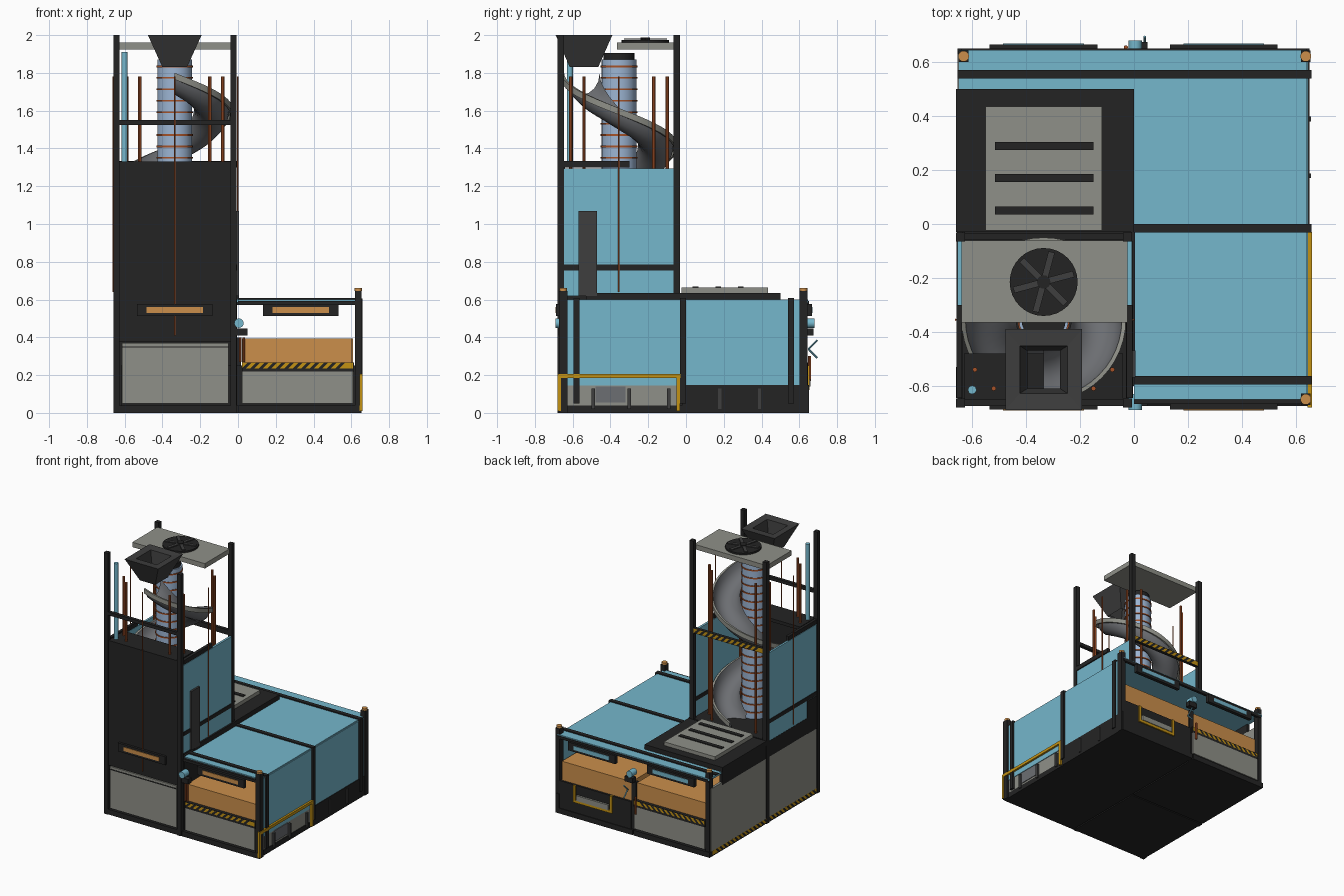
import bpy, bmesh, math
from mathutils import Vector, Matrix

if "Cube" in bpy.data.objects:
    bpy.data.objects.remove(bpy.data.objects["Cube"])

def lin(c):
    return tuple(((v / 255 + 0.055) / 1.055) ** 2.4 if v > 10 else v / 3294 for v in c) + (1,)

MATS = {}
for mat_name, rgb in dict(black=(36, 36, 36), charcoal=(62, 62, 62), sky_blue=(117, 183, 204),
                          grey=(143, 144, 136), dark_grey=(108, 110, 114), orange=(203, 143, 75),
                          rust=(166, 82, 40), yellow=(196, 146, 20), tube_blue=(157, 182, 212)).items():
    MATS[mat_name] = bpy.data.materials.new(mat_name)
    MATS[mat_name].diffuse_color = lin(rgb)

def finish(name, bm, *mats, smooth=False):
    me = bpy.data.meshes.new(name)
    bmesh.ops.recalc_face_normals(bm, faces=bm.faces)
    bm.to_mesh(me)
    bm.free()
    ob = bpy.data.objects.new(name, me)
    bpy.context.collection.objects.link(ob)
    for m in mats:
        me.materials.append(MATS[m])
    if smooth:
        bpy.context.view_layer.objects.active = ob
        ob.select_set(True)
        bpy.ops.object.shade_smooth_by_angle(angle=math.radians(40))
        ob.select_set(False)
    return ob

def box(name, x0, x1, y0, y1, z0, z1, mat):
    bm = bmesh.new()
    bmesh.ops.create_cube(bm, size=1, matrix=Matrix.Translation(((x0 + x1) / 2, (y0 + y1) / 2, (z0 + z1) / 2))
                          @ Matrix.Diagonal((x1 - x0, y1 - y0, z1 - z0, 1)))
    return finish(name, bm, mat)

def rod(name, a, b, r, mat, n=12):
    a, b = Vector(a), Vector(b)
    bm = bmesh.new()
    rot = (b - a).to_track_quat('Z', 'Y').to_matrix().to_4x4()
    bmesh.ops.create_cone(bm, cap_ends=True, segments=n, radius1=r, radius2=r, depth=(b - a).length,
                          matrix=Matrix.Translation((a + b) / 2) @ rot)
    return finish(name, bm, mat, smooth=True)

def hazard(name, start, along, out, length, h, step=0.045):
    # yellow strip with slanted black stripes standing slightly proud of it
    s, u, o = Vector(start), Vector(along), Vector(out)
    up = Vector((0, 0, h))
    bm = bmesh.new()
    def quad(t0, t1, slant, d, mi):
        p = [s + u * t0, s + u * t1, s + u * (t1 + slant) + up, s + u * (t0 + slant) + up]
        f = bm.faces.new([bm.verts.new(q + o * d) for q in p])
        f.material_index = mi
    quad(0, length, 0, 0.001, 0)
    for i in range(int((length - h) / step)):
        quad(i * step, i * step + step / 2, h, 0.003, 1)
    finish(name, bm, 'yellow', 'black')

CX, CY = -0.335, -0.355   # spiral axis

# base plates
box('tower_base', -0.655, -0.01, -0.675, -0.03, 0, 0.04, 'black')
box('rear_base', -0.655, -0.01, -0.02, 0.65, 0, 0.04, 'black')
box('right_base', 0.0, 0.645, -0.675, 0.65, 0, 0.04, 'black')

# tower: posts, walls, deck
for x in (-0.66, -0.04):
    for y in (-0.68, -0.065):
        box('tower_post', x, x + 0.033, y, y + 0.033, 0, 2, 'black')
box('tower_front_wall', -0.63, -0.04, -0.67, -0.64, 0.375, 1.33, 'black')
box('tower_lower_front_panel', -0.615, -0.05, -0.672, -0.64, 0.05, 0.37, 'grey')
box('panel_seam', -0.615, -0.05, -0.675, -0.671, 0.345, 0.352, 'black')
box('tower_floor', -0.64, -0.02, -0.65, -0.04, 0.58, 0.635, 'black')
box('tower_front_rail', -0.64, -0.03, -0.675, -0.65, 1.525, 1.55, 'black')
for x0, x1 in ((-0.655, -0.64), (-0.025, -0.008)):
    box('tower_side_panel', x0, x1, -0.645, -0.065, 0.62, 1.295, 'sky_blue')
    box('side_band', x0 - 0.004, x1 + 0.004, -0.645, -0.065, 0.755, 0.785, 'black')
    box('side_top_beam', x0 - 0.003, x1 + 0.003, -0.645, -0.3, 1.3, 1.333, 'black')
    xm = x0 - 0.006 if x0 < -0.3 else x1 + 0.006
    rod('side_line', (xm, CY, 0.64), (xm, CY, 1.78), 0.004, 'rust', 6)
rod('front_line', (CX, -0.677, 0.41), (CX, -0.677, 1.78), 0.004, 'rust', 6)
box('tower_deck', -0.63, -0.04, -0.65, -0.48, 1.305, 1.33, 'black')
box('tower_rear_beam', -0.63, -0.04, -0.06, -0.035, 1.295, 1.333, 'black')
hazard('tower_rear_stripes', (-0.04, -0.035, 1.296), (-1, 0, 0), (0, 1, 0), 0.59, 0.036)
box('side_plate', -0.01, 0.006, -0.57, -0.47, 0.62, 1.07, 'charcoal')

# central tube with bands
rod('central_tube', (CX, CY, 0.63), (CX, CY, 1.87), 0.092, 'tube_blue', 24)
rod('tube_cap', (CX, CY, 1.87), (CX, CY, 1.905), 0.082, 'black', 24)
for i in range(20):
    z = 0.68 + i * 0.0605
    rod('tube_band', (CX, CY, z), (CX, CY, z + 0.009), 0.097, 'rust', 24)

# spiral slide: trough profile (radius, height) swept down one and a half turns
prof = [(0.102 + 0.094 * (1 - math.cos(t)), -0.115 * math.sin(t)) for t in [math.pi * k / 8 for k in range(9)]]
prof += [(0.305, 0.0), (0.305, -0.035), (0.293, -0.035)]
bm = bmesh.new()
rows = []
for i in range(73):
    a = math.radians(-90 + i * 7.5)
    z = 1.80 - 1.12 * i / 72
    rows.append([bm.verts.new((CX + r * math.cos(a), CY + r * math.sin(a), z + h)) for r, h in prof])
for r0, r1 in zip(rows, rows[1:]):
    for k in range(len(prof) - 1):
        f = bm.faces.new((r0[k], r0[k + 1], r1[k + 1], r1[k]))
        f.material_index = 1 if k >= 8 else 0
finish('spiral_slide', bm, 'dark_grey', 'grey', smooth=True)

# rods around the slide
for q in (0, 180):
    for a in (36, 54, 126, 144):
        t = math.radians(a + q)
        x, y = CX + 0.315 * math.cos(t), CY + 0.315 * math.sin(t)
        rod('slide_rod', (x, y, 0.635), (x, y, 1.78), 0.009, 'rust', 8)
rod('blue_column', (-0.6, -0.615, 1.32), (-0.6, -0.615, 1.91), 0.016, 'sky_blue')

# open hopper
bm = bmesh.new()
rings = []
for hx, hy, z in ((0.065, 0.075, 1.83), (0.142, 0.15, 2.0), (0.088, 0.088, 1.995), (0.06, 0.07, 1.84)):
    rings.append([bm.verts.new((CX + sx * hx, -0.54 + sy * hy, z)) for sx, sy in ((-1, -1), (1, -1), (1, 1), (-1, 1))])
for a, b in zip(rings, rings[1:]):
    for k in range(4):
        bm.faces.new((a[k], a[(k + 1) % 4], b[(k + 1) % 4], b[k]))
finish('hopper', bm, 'charcoal')

# fan roof
FY = -0.215
box('fan_plate', -0.64, -0.025, -0.365, -0.062, 1.925, 1.962, 'grey')
rod('fan_disc', (CX, FY, 1.962), (CX, FY, 1.975), 0.126, 'black', 32)
rod('fan_hub', (CX, FY, 1.975), (CX, FY, 1.988), 0.025, 'black', 16)
for i in range(6):
    blade = box('fan_blade', 0.02, 0.115, -0.012, 0.012, 0, 0.006, 'charcoal')
    blade.matrix_world = Matrix.Translation((CX, FY, 1.977)) @ Matrix.Rotation(math.radians(i * 60 + 15), 4, 'Z')

# roof panels and straps
box('right_roof', 0.0, 0.64, -0.65, 0.645, 0.585, 0.6, 'sky_blue')
box('rear_roof', -0.65, 0.0, -0.03, 0.645, 0.585, 0.6, 'sky_blue')
for x0, y in ((0, -0.58), (0, -0.016), (-0.655, 0.555)):
    box('roof_strap', x0, 0.655, y - 0.016, y + 0.016, 0.6, 0.608, 'black')
    box('wall_strap', 0.64, 0.658, y - 0.016, y + 0.016, 0.05, 0.605, 'black')
box('vent_base', -0.66, 0.0, -0.03, 0.5, 0.6, 0.636, 'black')
box('vent_edge', -0.012, 0.004, -0.53, -0.03, 0.6, 0.636, 'black')
box('vent_plate', -0.55, -0.118, -0.025, 0.435, 0.636, 0.664, 'grey')
for y in (0.05, 0.17, 0.29):
    box('vent_slot', -0.515, -0.15, y - 0.015, y + 0.015, 0.664, 0.67, 'black')

# right wall
box('right_wall', 0.625, 0.645, -0.64, 0.63, 0.145, 0.59, 'sky_blue')
box('right_skirt_rear', 0.62, 0.65, -0.02, 0.65, 0, 0.148, 'black')
box('right_skirt_front', 0.62, 0.64, -0.64, -0.04, 0.03, 0.145, 'grey')
box('right_skirt_hatch', 0.64, 0.646, -0.48, -0.32, 0.055, 0.14, 'dark_grey')
for y in (-0.5, -0.31, -0.1, 0.17, 0.38):
    box('skirt_rib', 0.64, 0.656, y, y + 0.018, 0.02, 0.13, 'charcoal')
box('guard_rail', 0.643, 0.66, -0.68, -0.03, 0.185, 0.207, 'yellow')
for y in (-0.68, -0.05):
    box('guard_post', 0.643, 0.66, y, y + 0.018, 0.01, 0.2, 'yellow')

# left wall
box('left_wall', -0.655, -0.635, -0.645, 0.63, 0.04, 0.52, 'grey')
box('left_upper_wall', -0.657, -0.635, -0.645, 0.5, 0.5, 0.62, 'black')
box('left_step', -0.66, -0.64, -0.645, -0.53, 0.5, 0.75, 'black')
hazard('left_stripes', (-0.657, -0.64, 0.01), (0, 1, 0), (-1, 0, 0), 1.26, 0.032)

# capped corner posts
for x, y in ((0.637, -0.65), (0.637, 0.622), (-0.632, 0.622)):
    box('corner_post', x - 0.018, x + 0.018, y - 0.022, y + 0.022, 0, 0.645, 'black')
    rod('corner_cap', (x, y, 0.645), (x, y, 0.66), 0.02, 'orange', 16)
box('rear_middle_post', -0.02, 0.015, 0.6, 0.635, 0, 0.4, 'black')

# counter fronts: front right and rear left, with open gap above
def counter(x0, x1, y_in, y_out, side):
    lo, hi = min(y_in, y_out), max(y_in, y_out)
    box('counter_block', x0, x1, lo, hi, 0.26, 0.395, 'orange')
    a, b = sorted((y_out, y_out + side * 0.025))
    box('counter_panel', x0, x1 + 0.01, a, b, 0.05, 0.22, 'grey')
    box('counter_ledge', x0, x1 + 0.015, a, b, 0.22, 0.268, 'black')
    hazard('counter_stripes', (x0, y_out + side * 0.026, 0.236), (1, 0, 0), (0, side, 0), x1 - x0 + 0.01, 0.03)
counter(0.02, 0.6, -0.1, -0.645, -1)
counter(-0.61, -0.02, 0.05, 0.62, 1)
box('inner_core', -0.62, 0.62, -0.6, 0.6, 0.04, 0.25, 'black')
box('tower_back_wall', -0.63, -0.01, -0.05, -0.03, 0.04, 0.6, 'black')
box('tower_inner_wall', -0.03, -0.005, -0.64, -0.05, 0.04, 0.6, 'black')

# rear right service face with yellow framed tray
box('rear_right_block', 0.02, 0.61, 0.05, 0.63, 0.24, 0.395, 'orange')
box('rear_right_panel', 0.015, 0.62, 0.6, 0.645, 0.03, 0.25, 'black')
box('tray', 0.2, 0.47, 0.6, 0.66, 0.14, 0.18, 'grey')
for x0, x1, z0, z1 in ((0.17, 0.5, 0.12, 0.14), (0.17, 0.19, 0.14, 0.25), (0.48, 0.5, 0.14, 0.25)):
    box('tray_frame', x0, x1, 0.63, 0.655, z0, z1, 'yellow')

# lit signs
for xc, s, zc, glow in ((-0.335, -1, 0.545, 'orange'), (0.333, -1, 0.545, 'orange'),
                        (-0.335, 1, 0.545, 'sky_blue'), (0.333, 1, 0.545, 'sky_blue')):
    y = -0.662 if s < 0 else 0.64
    a, b = sorted((y, y + s * 0.026))
    box('sign_frame', xc - 0.2, xc + 0.2, a, b, zc - 0.032, zc + 0.032, 'black')
    a, b = sorted((y + s * 0.024, y + s * 0.03))
    box('sign_face', xc - 0.15, xc + 0.15, a, b, zc - 0.015, zc + 0.015, glow)
for y0, y1 in ((-0.668, -0.648), (0.63, 0.65)):
    box('eave_beam', 0.0, 0.64, y0, y1, 0.572, 0.592, 'black')
box('rear_eave_beam', -0.64, 0.0, 0.63, 0.65, 0.572, 0.592, 'black')

# small fittings on the centre line
for s in (-1, 1):
    y = 0.655 * s
    rod('scanner', (0.005, y - 0.035, 0.475), (0.005, y + 0.025, 0.475), 0.025, 'sky_blue', 16)
    box('scanner_bracket', -0.02, 0.05, y - 0.02, y + 0.02, 0.41, 0.448, 'black')
for x in (0.012, 0.03):
    rod('counter_pipe', (x, -0.655, 0.27), (x, -0.655, 0.4), 0.007, 'rust', 8)
for z in (0.29, 0.385):
    rod('rear_arm', (0.04, 0.648, 0.338), (0.04, 0.695, z), 0.005, 'sky_blue', 8)
rod('rear_pipe', (-0.03, 0.655, 0.17), (-0.03, 0.655, 0.3), 0.008, 'rust', 8)

for m in bpy.data.materials:
    if m.users and not m.is_grease_pencil:
        m.use_nodes = True
        m.node_tree.nodes["Principled BSDF"].inputs["Base Color"].default_value = m.diffuse_color
